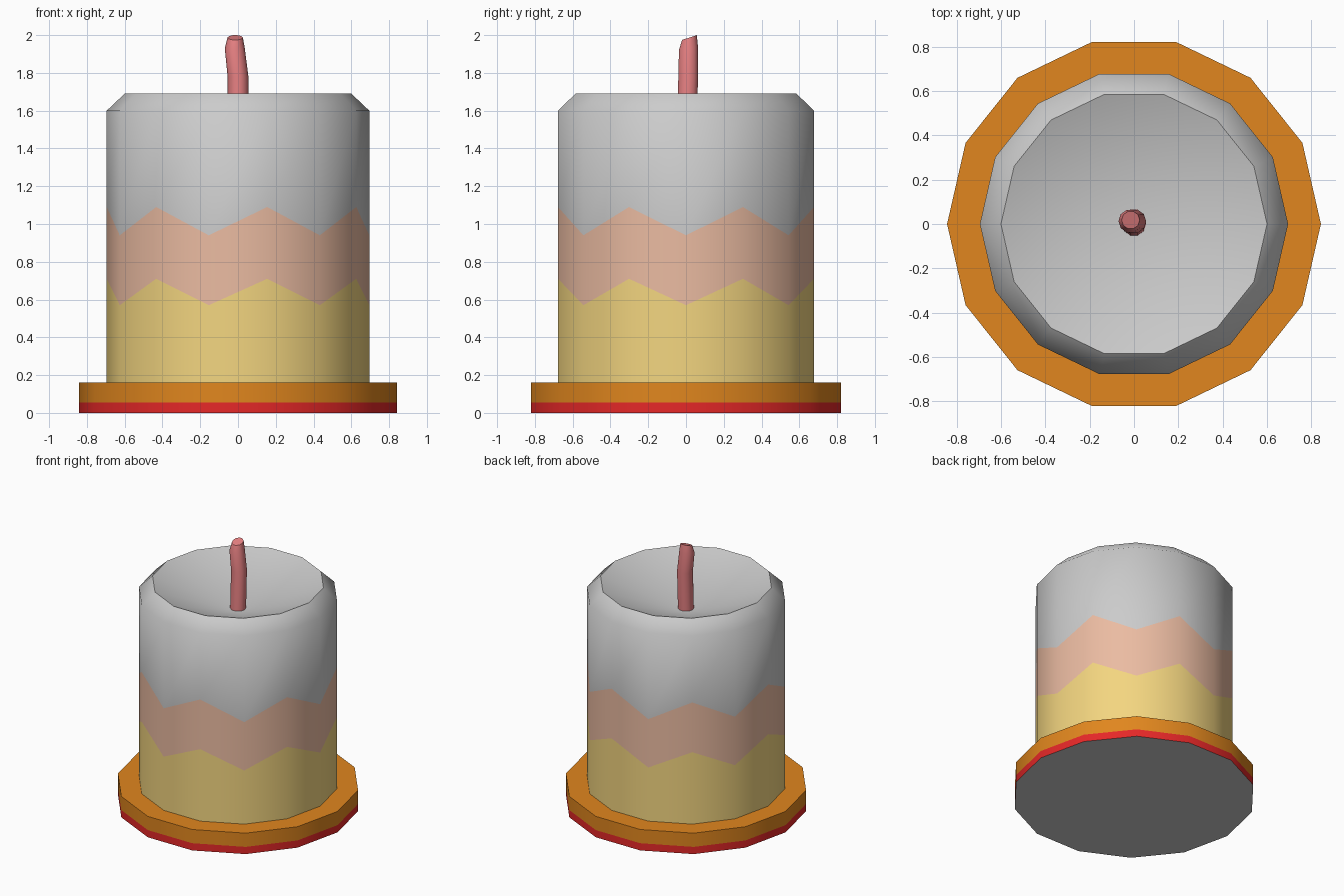
import bpy, bmesh
from math import radians, cos, sin, tau

if "Cube" in bpy.data.objects:
    bpy.data.objects.remove(bpy.data.objects["Cube"])


def material(name, rgb):
    m = bpy.data.materials.new(name)
    m.diffuse_color = (*rgb, 1)
    m.use_nodes = True
    m.node_tree.nodes["Principled BSDF"].inputs["Base Color"].default_value = m.diffuse_color
    return m


def ring(r, z, n=14, cx=0, cy=0, zigzag=0, slope=0):
    """Ring of points; odd points are raised by zigzag, slope tilts it along y."""
    return [(cx + r * cos(tau * i / n), cy + r * sin(tau * i / n),
             z + zigzag * (i % 2) + slope * r * sin(tau * i / n)) for i in range(n)]


def loft(name, rings, bands, mats, start_cap=None, end_cap=None, tip=None, angle=50):
    """Skin the rings; bands gives one material slot per strip, caps are slots."""
    bm = bmesh.new()
    loops = [[bm.verts.new(p) for p in r] for r in rings]
    n = len(rings[0])
    for a, b, slot in zip(loops, loops[1:], bands):
        for i in range(n):
            j = (i + 1) % n
            bm.faces.new((a[i], a[j], b[j], b[i])).material_index = slot
    if start_cap is not None:
        bm.faces.new(loops[0][::-1]).material_index = start_cap
    if end_cap is not None:
        if tip:
            t = bm.verts.new(tip)
            for i in range(n):
                f = bm.faces.new((loops[-1][i], loops[-1][(i + 1) % n], t))
                f.material_index = end_cap
        else:
            bm.faces.new(loops[-1]).material_index = end_cap
    me = bpy.data.meshes.new(name)
    bm.to_mesh(me)
    bm.free()
    for m in mats:
        me.materials.append(m)
    ob = bpy.data.objects.new(name, me)
    bpy.context.collection.objects.link(ob)
    bpy.ops.object.select_all(action='DESELECT')
    ob.select_set(True)
    bpy.context.view_layer.objects.active = ob
    bpy.ops.object.shade_smooth_by_angle(angle=radians(angle))
    return ob


red = material("red", (0.79, 0.021, 0.021))
orange = material("orange", (0.75, 0.24, 0.013))
yellow = material("yellow", (0.90, 0.67, 0.216))
peach = material("peach", (0.83, 0.50, 0.36))
pink = material("pink", (0.79, 0.216, 0.223))

# base plate: grey underside, red and orange rim, orange top ledge
loft("base_plate",
     [ring(0.843, 0), ring(0.843, 0.055), ring(0.843, 0.16), ring(0.695, 0.16)],
     [1, 2, 2], [None, red, orange], start_cap=0)

# candle body: zigzag colour bands, chamfered shoulder, dished top
loft("candle_body",
     [ring(0.695, 0.16), ring(0.695, 0.57, zigzag=0.14),
      ring(0.695, 0.94, zigzag=0.15), ring(0.695, 1.60), ring(0.60, 1.69)],
     [1, 2, 0, 0], [None, yellow, peach], end_cap=0, tip=(0, 0, 1.47))

# wick: slightly bent tube with a slanted tip
loft("wick",
     [ring(0.055, 1.45, 10), ring(0.055, 1.78, 10, 0, 0.012),
      ring(0.053, 1.93, 10, -0.017, 0.013, slope=0.2),
      ring(0.041, 1.987, 10, -0.015, 0.018, slope=0.32)],
     [0, 0, 0], [pink], start_cap=0, end_cap=0, angle=40)
